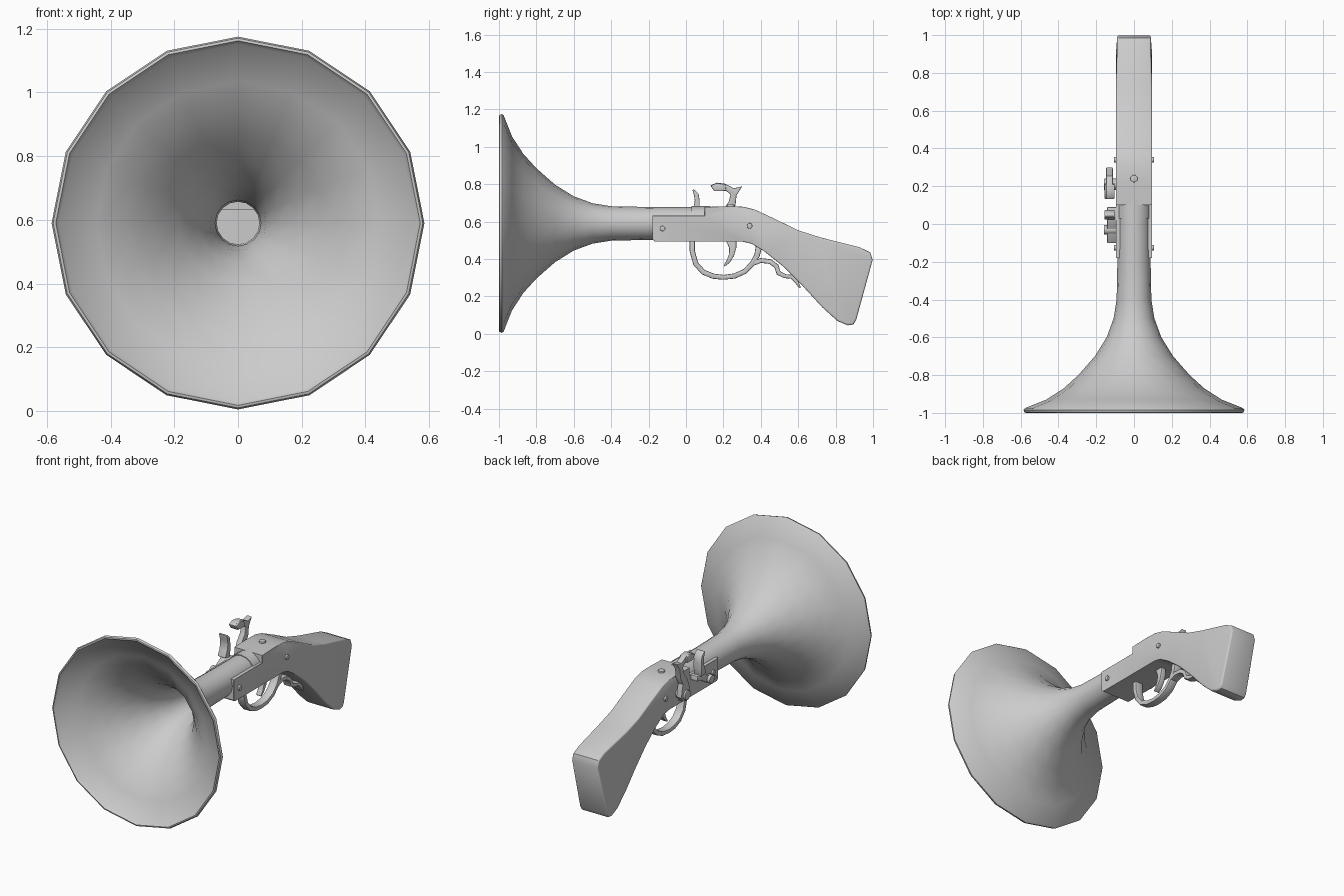
import bpy, bmesh, math
from mathutils import Vector

if "Cube" in bpy.data.objects:
    bpy.data.objects.remove(bpy.data.objects["Cube"])

grey = bpy.data.materials.new("light grey")
grey.diffuse_color = (0.6, 0.6, 0.6, 1)
grey.use_nodes = True
grey.node_tree.nodes["Principled BSDF"].inputs["Base Color"].default_value = grey.diffuse_color


def finish(name, bm, bevel=0.0, segments=2, angle=35, weights=None):
    """Turn a bmesh into a shaded, optionally bevelled object."""
    bmesh.ops.recalc_face_normals(bm, faces=bm.faces)
    if weights:
        layer = bm.edges.layers.float.new("bevel_weight_edge")
        for e in bm.edges:
            e[layer] = weights(e)
    mesh = bpy.data.meshes.new(name)
    bm.to_mesh(mesh)
    bm.free()
    mesh.materials.append(grey)
    ob = bpy.data.objects.new(name, mesh)
    bpy.context.collection.objects.link(ob)
    bpy.ops.object.select_all(action='DESELECT')
    ob.select_set(True)
    bpy.context.view_layer.objects.active = ob
    if bevel:
        mod = ob.modifiers.new("rounding", 'BEVEL')
        mod.width = bevel
        mod.segments = segments
        mod.limit_method = 'WEIGHT' if weights else 'ANGLE'
        mod.angle_limit = math.radians(50)
        bpy.ops.object.modifier_apply(modifier=mod.name)
    bpy.ops.object.shade_smooth_by_angle(angle=math.radians(angle))
    return ob


def slab(name, outline, x0, x1, **kw):
    """Side outline in (y, z), extruded from x0 to x1."""
    bm = bmesh.new()
    a = [bm.verts.new((x0, y, z)) for y, z in outline]
    b = [bm.verts.new((x1, y, z)) for y, z in outline]
    n = len(a)
    bm.faces.new(a)
    bm.faces.new(b[::-1])
    for i in range(n):
        j = (i + 1) % n
        bm.faces.new((a[i], b[i], b[j], a[j]))
    return finish(name, bm, **kw)


def strap(name, path, x0, x1, **kw):
    """Bent strip following (y, z, thickness) points."""
    pts = [Vector(p[:2]) for p in path]
    left, right = [], []
    for i, p in enumerate(pts):
        d = (pts[min(i + 1, len(pts) - 1)] - pts[max(i - 1, 0)]).normalized()
        n = Vector((-d.y, d.x)) * path[i][2] / 2
        left.append(tuple(p + n))
        right.append(tuple(p - n))
    return slab(name, left + right[::-1], x0, x1, **kw)


def disc(name, centre, radius, depth, axis='X', sides=12, bevel=0.004):
    bm = bmesh.new()
    bmesh.ops.create_cone(bm, cap_ends=True, segments=sides,
                          radius1=radius, radius2=radius, depth=depth)
    for v in bm.verts:
        x, y, z = v.co
        v.co = Vector((z, y, x) if axis == 'X' else (x, y, z)) + Vector(centre)
    return finish(name, bm, bevel=bevel)


def lathe(name, profile, axis_z, sides):
    """Closed skin of (y, radius) rings round the barrel axis."""
    bm = bmesh.new()
    rings = []
    for y, r in profile:
        rings.append([bm.verts.new((r * math.sin(2 * math.pi * k / sides), y,
                                    axis_z + r * math.cos(2 * math.pi * k / sides)))
                      for k in range(sides)])
    for p, q in zip(rings, rings[1:]):
        for k in range(sides):
            m = (k + 1) % sides
            bm.faces.new((p[k], p[m], q[m], q[k]))
    bm.faces.new(rings[0])
    bm.faces.new(rings[-1][::-1])
    return finish(name, bm, angle=50)


# Flared barrel: outer skin, rim lip, inner skin and bore
AXIS = 0.59
outer = [(0.06, 0.087), (-0.2, 0.088), (-0.4, 0.092), (-0.5, 0.108), (-0.6, 0.145),
         (-0.7, 0.207), (-0.8, 0.295), (-0.87, 0.372), (-0.93, 0.465), (-0.975, 0.578)]
rim = [(-0.984, 0.585), (-0.998, 0.58), (-1.0, 0.572)]
inner = [(-0.985, 0.562), (-0.93, 0.445), (-0.87, 0.352), (-0.8, 0.275), (-0.7, 0.187),
         (-0.6, 0.125), (-0.5, 0.088), (-0.4, 0.072), (-0.2, 0.067), (0.02, 0.067)]
lathe("barrel", outer + rim + inner, AXIS, 16)
lathe("breech_ring", [(0.03, 0.085), (0.03, 0.092), (0.13, 0.092)], AXIS, 16)

# Stock with fore-end step, wrist and butt
stock = [(-0.18, 0.505), (-0.18, 0.632), (0.1, 0.632), (0.1, 0.678), (0.22, 0.682),
         (0.31, 0.679), (0.37, 0.663), (0.48, 0.612), (0.6, 0.553), (0.72, 0.515),
         (0.93, 0.462), (0.985, 0.435), (0.998, 0.395), (0.91, 0.075), (0.895, 0.05),
         (0.865, 0.045), (0.81, 0.068), (0.73, 0.14), (0.62, 0.26), (0.52, 0.36),
         (0.42, 0.44), (0.35, 0.482), (0.3, 0.493), (-0.165, 0.493)]


def stock_weight(e):
    a, b = (v.co for v in e.verts)
    if abs(a.x - b.x) > 0.01:
        return 0.0
    return min(1.0, max(0.12, ((a.y + b.y) / 2 - 0.2) / 0.4))


ob = slab("stock", stock, -0.096, 0.096, bevel=0.028, segments=3, weights=stock_weight)
for v in ob.data.vertices:          # butt narrows slightly towards its end
    if v.co.y > 0.9 and v.co.z > 0.3:
        v.co.x *= 0.93

# Trigger guard bow and its curled tail
bow = [(0.033, 0.51, 0.03), (0.034, 0.44, 0.028), (0.052, 0.375, 0.028),
       (0.092, 0.33, 0.028), (0.145, 0.308, 0.028), (0.2, 0.302, 0.026),
       (0.26, 0.309, 0.028), (0.315, 0.334, 0.028), (0.355, 0.375, 0.028),
       (0.38, 0.42, 0.03), (0.39, 0.47, 0.034)]
tail = [(0.352, 0.372, 0.02), (0.40, 0.392, 0.026), (0.45, 0.386, 0.026),
        (0.483, 0.362, 0.026), (0.495, 0.325, 0.026), (0.53, 0.308, 0.022),
        (0.565, 0.305, 0.022), (0.59, 0.28, 0.02), (0.61, 0.245, 0.01)]
strap("trigger_guard", bow, -0.026, 0.026, bevel=0.006)
strap("guard_tail", tail, -0.026, 0.026, bevel=0.005)
strap("trigger", [(0.24, 0.51, 0.06), (0.25, 0.46, 0.038), (0.243, 0.42, 0.028),
                  (0.225, 0.385, 0.02), (0.203, 0.362, 0.008)], -0.018, 0.018, bevel=0.004)

# Cocked hammer on the left side
hammer = [(0.17, 0.54), (0.2, 0.525), (0.235, 0.53), (0.255, 0.56), (0.25, 0.6),
          (0.24, 0.64), (0.265, 0.69), (0.27, 0.74), (0.3, 0.788), (0.255, 0.778),
          (0.21, 0.802), (0.165, 0.808), (0.13, 0.793), (0.15, 0.762), (0.215, 0.764),
          (0.238, 0.745), (0.228, 0.705), (0.195, 0.66), (0.175, 0.61), (0.165, 0.57)]
slab("hammer", hammer, -0.148, -0.112, bevel=0.004)
slab("hammer_jaw", [(0.132, 0.792), (0.15, 0.762), (0.215, 0.764), (0.21, 0.8),
                    (0.165, 0.806)], -0.157, -0.103, bevel=0.004)
disc("hammer_pivot", (-0.125, 0.21, 0.565), 0.03, 0.07)

# Striking plate with its spring arm on the left side
strap("striker_plate", [(0.045, 0.63, 0.05), (0.056, 0.67, 0.034), (0.06, 0.71, 0.026),
                        (0.055, 0.745, 0.026), (0.038, 0.772, 0.008)],
      -0.157, -0.102, bevel=0.004)
strap("striker_arm", [(-0.10, 0.555, 0.02), (-0.05, 0.565, 0.04), (0.0, 0.585, 0.045),
                      (0.04, 0.61, 0.045), (0.09, 0.615, 0.03)], -0.142, -0.09, bevel=0.004)
disc("striker_pivot", (-0.125, -0.03, 0.572), 0.026, 0.07)

# Screws through the sides and on the top
for side in (-1, 1):
    for label, y, z in (("front", -0.125, 0.563), ("rear", 0.34, 0.577)):
        disc(label + "_screw", (side * 0.096, y, z), 0.015, 0.022, bevel=0.003)
disc("top_screw", (0, 0.24, 0.684), 0.02, 0.016, axis='Z', bevel=0.003)
